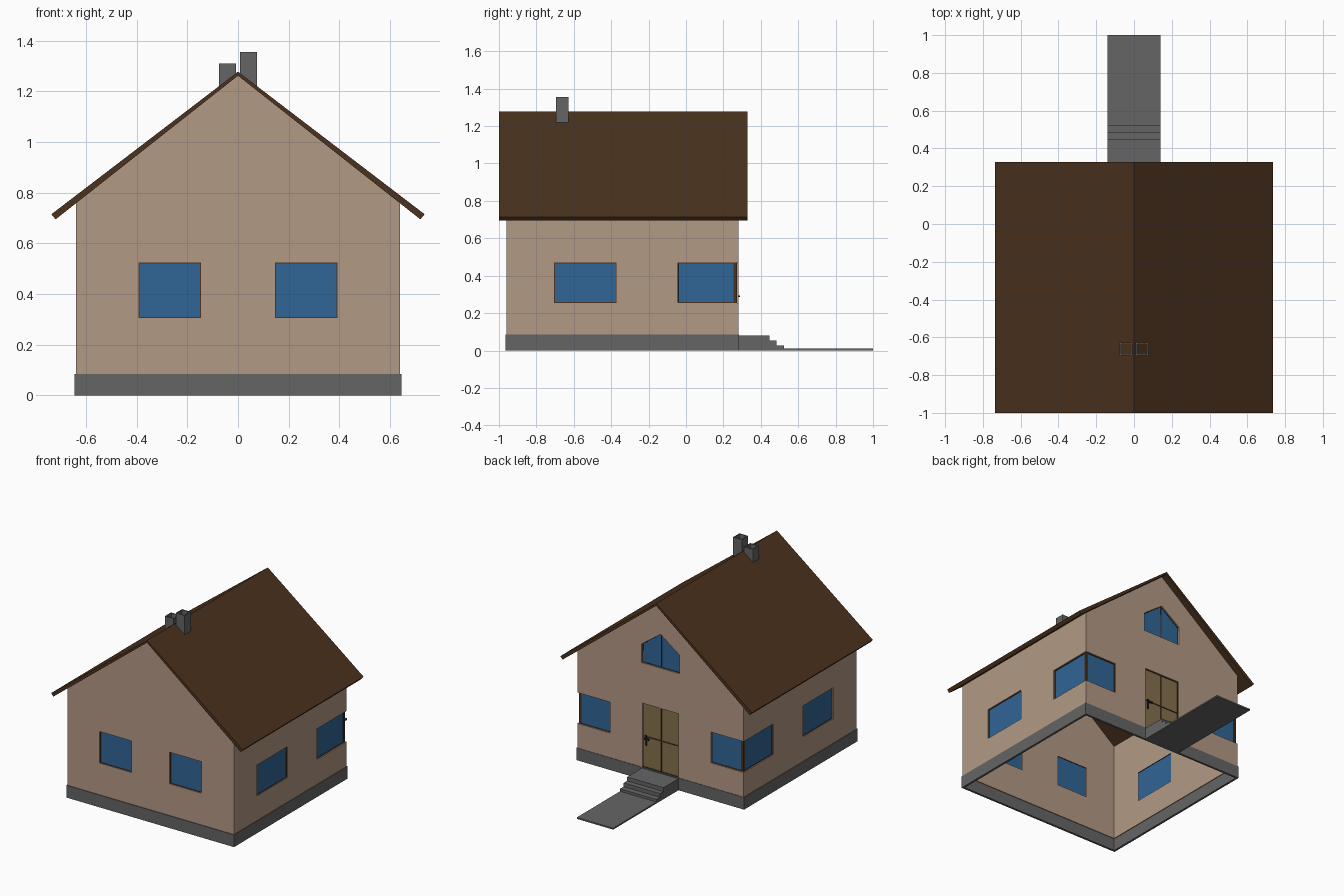
import bpy, bmesh

if "Cube" in bpy.data.objects:
    bpy.data.objects.remove(bpy.data.objects["Cube"])


def material(name, r, g, b):
    m = bpy.data.materials.new(name)
    m.diffuse_color = (r, g, b, 1)
    m.use_nodes = True
    m.node_tree.nodes["Principled BSDF"].inputs["Base Color"].default_value = m.diffuse_color
    return m


PLASTER = material("plaster", 0.45, 0.32, 0.23)
BROWN = material("roof_brown", 0.07, 0.032, 0.013)
STONE = material("dark_stone", 0.13, 0.13, 0.13)
GLASS = material("blue_glass", 0.03, 0.13, 0.30)
WOOD = material("door_wood", 0.24, 0.165, 0.075)
DARK = material("handle_dark", 0.02, 0.02, 0.02)


def prism(name, axis, pts, a, b, mat, fill=None):
    """Extrude a 2D outline along an axis; with fill, both caps become framed panels."""
    place = {"x": lambda u, v, w: (w, u, v),
             "y": lambda u, v, w: (u, w, v),
             "z": lambda u, v, w: (u, v, w)}[axis]
    bm = bmesh.new()
    n = len(pts)
    lo = [bm.verts.new(place(u, v, a)) for u, v in pts]
    hi = [bm.verts.new(place(u, v, b)) for u, v in pts]
    caps = [bm.faces.new(lo), bm.faces.new(hi)]
    for i in range(n):
        j = (i + 1) % n
        bm.faces.new((lo[i], lo[j], hi[j], hi[i]))
    bmesh.ops.recalc_face_normals(bm, faces=bm.faces[:])
    if fill:
        for f in caps:
            bmesh.ops.inset_region(bm, faces=[f], thickness=0.005, depth=0)
            bmesh.ops.inset_region(bm, faces=[f], thickness=0.0005, depth=-0.003)
            f.material_index = 1
    me = bpy.data.meshes.new(name)
    bm.to_mesh(me)
    bm.free()
    for m in (mat, fill):
        if m:
            me.materials.append(m)
    ob = bpy.data.objects.new(name, me)
    bpy.context.collection.objects.link(ob)
    return ob


def rect(u0, u1, v0, v1):
    u0, u1 = sorted((u0, u1))
    return [(u0, v0), (u1, v0), (u1, v1), (u0, v1)]


def cut(ob, axis, pts, a, b):
    """Boolean an outline prism out of an object."""
    a, b = sorted((a, b))
    tool = prism("cutter", axis, pts, a, b, ob.data.materials[0])
    tool.hide_render = True
    mod = ob.modifiers.new("cut", "BOOLEAN")
    mod.operation = "DIFFERENCE"
    mod.solver = "EXACT"
    mod.object = tool
    bpy.context.view_layer.objects.active = ob
    bpy.ops.object.modifier_apply(modifier=mod.name)
    bpy.data.objects.remove(tool)


# Walls: hollow gabled shell, open above and below
walls = prism("walls", "y", [(-.64, .085), (.64, .085), (.64, .76), (0, 1.265), (-.64, .76)],
              -.96, .28, PLASTER)
cut(walls, "z", rect(-.625, .625, -.945, .265), 0, 1.6)

# Foundation ring
base = prism("foundation", "z", rect(-.645, .645, -.965, .283), 0, .085, STONE)
cut(base, "z", rect(-.63, .63, -.95, .268), -.1, .2)

# Roof: two slopes in one profile
prism("roof", "y", [(-.737, .715), (0, 1.278), (.737, .715), (.72, .695), (0, 1.262), (-.72, .695)],
      -1, .328, BROWN)

Z0, Z1 = .255, .47
for s, side in ((-1, "left"), (1, "right")):
    # Front windows
    p = rect(s * .147, s * .393, .305, .525)
    cut(walls, "y", p, -1.1, -.9)
    prism(f"front_window_{side}", "y", p, -.955, -.945, BROWN, GLASS)

    # Side windows
    p = rect(-.705, -.371, Z0, Z1)
    cut(walls, "x", p, s * .6, s * .7)
    prism(f"side_window_{side}", "x", p, s * .625, s * .635, BROWN, GLASS)

    # Corner windows wrapping onto the back wall, with a corner post
    cut(walls, "z", [(s * .39, .35), (s * .7, .35), (s * .7, -.045), (s * .6, -.045),
                     (s * .6, .24), (s * .39, .24)], Z0, Z1)
    prism(f"corner_window_side_{side}", "x", rect(-.045, .258, Z0, Z1),
          s * .622, s * .632, BROWN, GLASS)
    prism(f"corner_window_back_{side}", "y", rect(s * .39, s * .618, Z0, Z1),
          .262, .272, BROWN, GLASS)
    prism(f"corner_post_{side}", "z", rect(s * .618, s * .632, .258, .272), Z0, Z1, BROWN)

    # Attic window halves
    prism(f"attic_window_{side}", "y", [(0, .81), (s * .145, .81), (s * .145, .94), (0, 1.045)],
          .262, .272, BROWN, GLASS)

    # Door panels
    for z0, z1, level in ((.085, .30, "lower"), (.30, .53, "upper")):
        prism(f"door_panel_{level}_{side}", "y", rect(0, s * .14, z0, z1),
              .262, .274, BROWN, WOOD)

    # Hollow chimneys resting on the slope
    top = 1.355 if s > 0 else 1.31
    flue = prism(f"chimney_{side}", "y",
                 [(s * .008, 1.268), (s * .076, 1.216), (s * .076, top), (s * .008, top)],
                 -.695, -.627, STONE)
    cut(flue, "z", rect(s * .015, s * .069, -.688, -.634), 1.1, 1.5)

# Openings for attic window and door
cut(walls, "y", [(-.145, .81), (.145, .81), (.145, .94), (0, 1.045), (-.145, .94)], .2, .4)
cut(walls, "y", rect(-.14, .14, .05, .53), .2, .4)

# Door handle
prism("door_handle_plate", "y", rect(.108, .12, .24, .31), .272, .278, DARK)
prism("door_handle", "y", rect(.085, .12, .285, .295), .278, .29, DARK)

# Entrance steps and path
prism("steps_and_path", "x", [(.283, 0), (1, 0), (1, .01), (.524, .01), (.524, .027), (.484, .027),
                              (.484, .053), (.447, .053), (.447, .08), (.283, .08)],
      -.14, .14, STONE)
